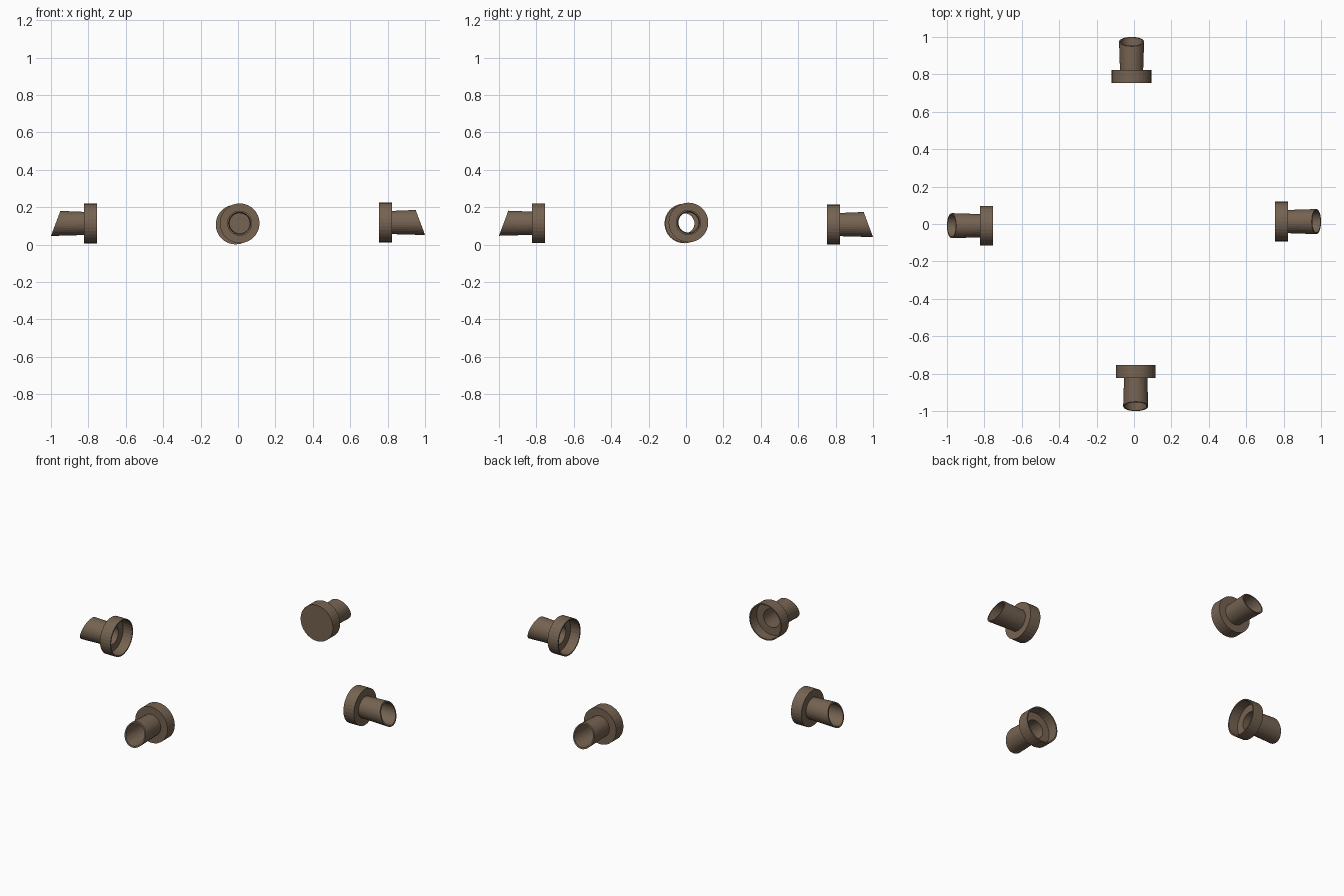
import bpy, bmesh, math
from mathutils import Matrix

if "Cube" in bpy.data.objects:
    bpy.data.objects.remove(bpy.data.objects["Cube"])

SEG = 32
brown = bpy.data.materials.new("dull_brown")
brown.diffuse_color = (0.18, 0.125, 0.083, 1)
brown.use_nodes = True
brown.node_tree.nodes["Principled BSDF"].inputs["Base Color"].default_value = brown.diffuse_color

R_TIP = 0.067
# closed wall section: (distance along the axis, radius, is slanted tip)
SECTION = [
    (0.755, 0.106, False), (0.823, 0.106, False),   # collar outside
    (0.823, 0.062, False), (1.0, R_TIP, True),      # tube outside
    (1.0, 0.059, True), (0.815, 0.054, False),      # tube inside
    (0.815, 0.099, False), (0.755, 0.099, False),   # collar recess
]


def nozzle(name, turn, side, height, capped=False):
    """Collared pipe pointing outward along +x, then turned about z."""
    bm = bmesh.new()
    rings = []
    for t, r, tip in SECTION:
        ring = []
        for i in range(SEG):
            a = 2 * math.pi * i / SEG
            y, z = r * math.cos(a), r * math.sin(a)
            # slanted mouth: the lower lip reaches further out
            x = t - 0.05 * (z + R_TIP) / (2 * R_TIP) if tip else t
            ring.append(bm.verts.new((x, y + side, z + height)))
        rings.append(ring)
    for k, ring in enumerate(rings):
        nxt = rings[(k + 1) % len(rings)]
        for i in range(SEG):
            j = (i + 1) % SEG
            bm.faces.new((ring[i], ring[j], nxt[j], nxt[i]))
    if capped:  # flat disc closing the collar
        bm.faces.new(rings[-1])
    bmesh.ops.recalc_face_normals(bm, faces=bm.faces)
    bm.transform(Matrix.Rotation(math.radians(turn), 4, 'Z'))
    mesh = bpy.data.meshes.new(name)
    bm.to_mesh(mesh)
    bm.free()
    mesh.materials.append(brown)
    obj = bpy.data.objects.new(name, mesh)
    bpy.context.collection.objects.link(obj)


nozzle("right_nozzle", 0, 0.013, 0.118)
nozzle("back_nozzle", 90, 0.013, 0.107, capped=True)
nozzle("left_nozzle", 180, 0.009, 0.113)
nozzle("front_nozzle", 270, 0.009, 0.114)
